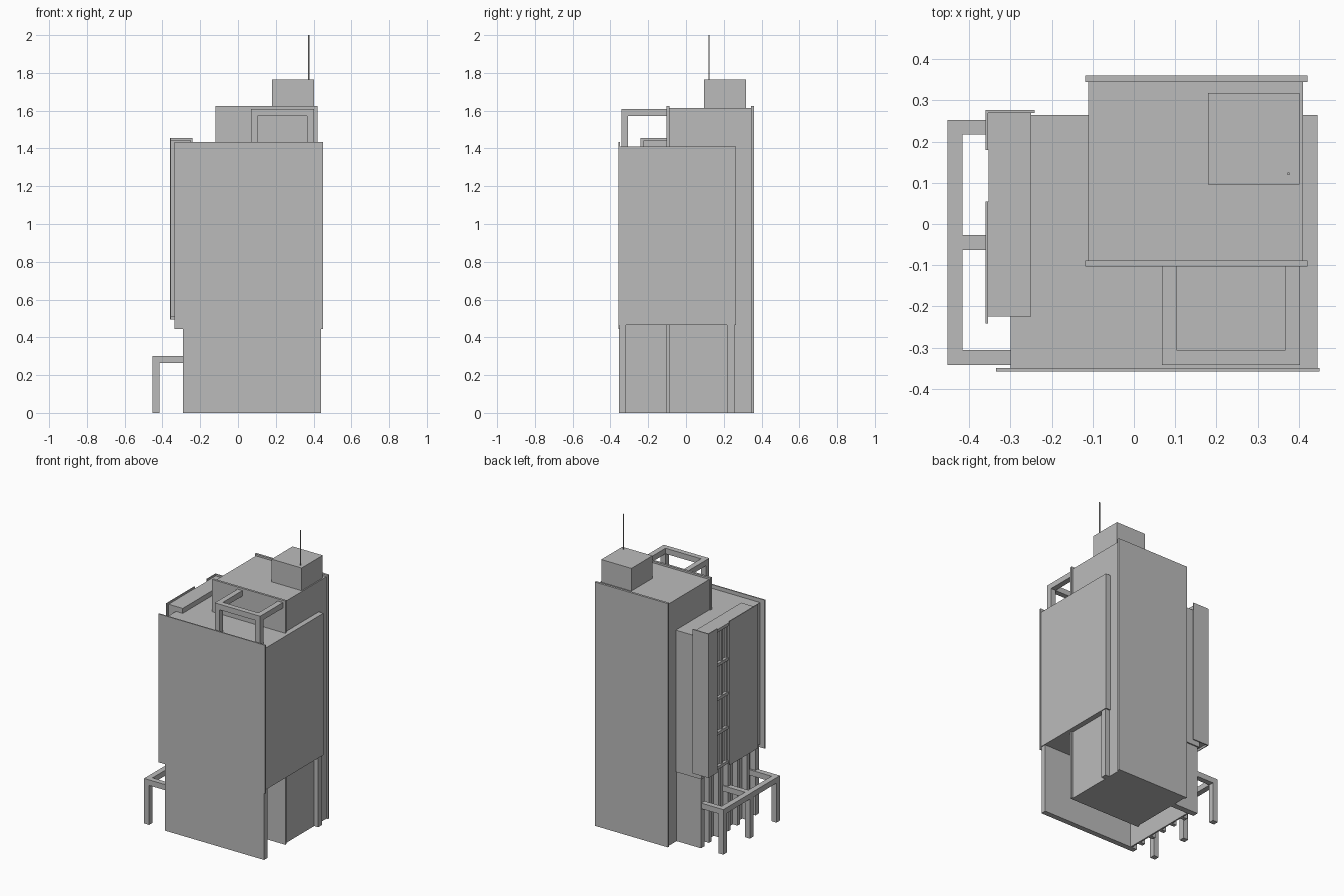
import bpy
import bmesh

cube = bpy.data.objects.get("Cube")
if cube:
    bpy.data.objects.remove(cube, do_unlink=True)

concrete = bpy.data.materials.new("concrete_grey")
concrete.use_nodes = True
GREY = (0.5, 0.5, 0.5, 1)
concrete.diffuse_color = GREY
concrete.node_tree.nodes["Principled BSDF"].inputs["Base Color"].default_value = GREY


def finish(name, bm):
    mesh = bpy.data.meshes.new(name)
    bm.to_mesh(mesh)
    bm.free()
    mesh.materials.append(concrete)
    obj = bpy.data.objects.new(name, mesh)
    bpy.context.collection.objects.link(obj)
    return obj


def box(name, xs, ys, zs):
    """Block spanning the given x, y and z ranges."""
    bm = bmesh.new()
    bmesh.ops.create_cube(bm, size=1)
    for v in bm.verts:
        for i, (lo, hi) in enumerate((xs, ys, zs)):
            v.co[i] = hi if v.co[i] > 0 else lo
    return finish(name, bm)


# Main upper block and overhanging front panel
BODY_Z = (0.465, 1.41)
box("main_block", (-0.3, 0.445), (-0.35, 0.265), BODY_Z)
box("front_panel", (-0.335, 0.45), (-0.358, -0.35), (0.445, 1.435))

# Ground floor walls
GROUND = (0, BODY_Z[0])
box("front_base_wall", (-0.29, 0.44), (-0.354, -0.318), GROUND)
box("back_base_wall", (-0.29, 0.44), (0.217, 0.256), GROUND)
box("entrance_wall", (-0.25, -0.24), (-0.318, 0.217), GROUND)
FINS = 5
for i in range(FINS):
    y = -0.26 + i * 0.1
    box(f"entrance_fin_{i + 1}", (-0.285, -0.25), (y, y + 0.025), GROUND)

# Rear tower between two slabs
box("tower", (-0.11, 0.41), (-0.09, 0.346), (0, 1.613))
for name, ys in (("tower_front_slab", (-0.103, -0.088)), ("tower_back_slab", (0.345, 0.36))):
    box(name, (-0.118, 0.421), ys, (0, 1.625))

# Rooftop plant room and mast
box("plant_room", (0.18, 0.402), (0.096, 0.318), (1.613, 1.764))
bm = bmesh.new()
bmesh.ops.create_cone(bm, cap_ends=True, segments=8, radius1=0.0035, radius2=0.0035, depth=0.24)
bmesh.ops.translate(bm, verts=bm.verts, vec=(0.375, 0.122, 1.88))
finish("mast", bm)

# Roof pergola
TOP = (1.573, 1.61)
box("roof_pergola_front_beam", (0.068, 0.403), (-0.342, -0.307), TOP)
for side, xs in (("right", (0.068, 0.104)), ("left", (0.366, 0.403))):
    box(f"roof_pergola_{side}_beam", xs, (-0.307, -0.1), TOP)
    box(f"roof_pergola_{side}_post", xs, (-0.342, -0.307), (1.41, TOP[0]))

# Entrance pergola
BEAM = (0.263, 0.3)
OUTER = (-0.453, -0.416)
box("entrance_pergola_long_beam", OUTER, (-0.342, 0.253), BEAM)
for i, y in enumerate((-0.342, -0.063, 0.217)):
    box(f"entrance_pergola_post_{i + 1}", OUTER, (y, y + 0.036), (0, BEAM[0]))
    box(f"entrance_pergola_beam_{i + 1}", (OUTER[1], -0.24), (y, y + 0.036), BEAM)

# Side bay: two blocks with a recessed window strip between
BAY_Z = (0.508, 1.443)
PLATE_Z = (0.495, 1.455)
box("bay_front_block", (-0.354, -0.25), (-0.225, 0.055), BAY_Z)
box("bay_back_block", (-0.354, -0.25), (0.18, 0.27), BAY_Z)
box("bay_window_strip", (-0.335, -0.25), (0.055, 0.18), BAY_Z)
box("bay_front_plate", (-0.36, -0.354), (-0.242, 0.055), PLATE_Z)
box("bay_back_side_plate", (-0.36, -0.354), (0.18, 0.277), PLATE_Z)
box("bay_back_plate", (-0.36, -0.242), (0.27, 0.277), PLATE_Z)

# Window ledges and mullions
PITCH = (BAY_Z[1] - BAY_Z[0] - 0.02) / 4
for i in range(5):
    z = BAY_Z[0] + i * PITCH
    box(f"window_ledge_{i + 1}", (-0.353, -0.335), (0.055, 0.18), (z, z + 0.02))
for i, y in enumerate((0.055, 0.11, 0.168)):
    box(f"window_mullion_{i + 1}", (-0.347, -0.335), (y, y + 0.012), BAY_Z)
